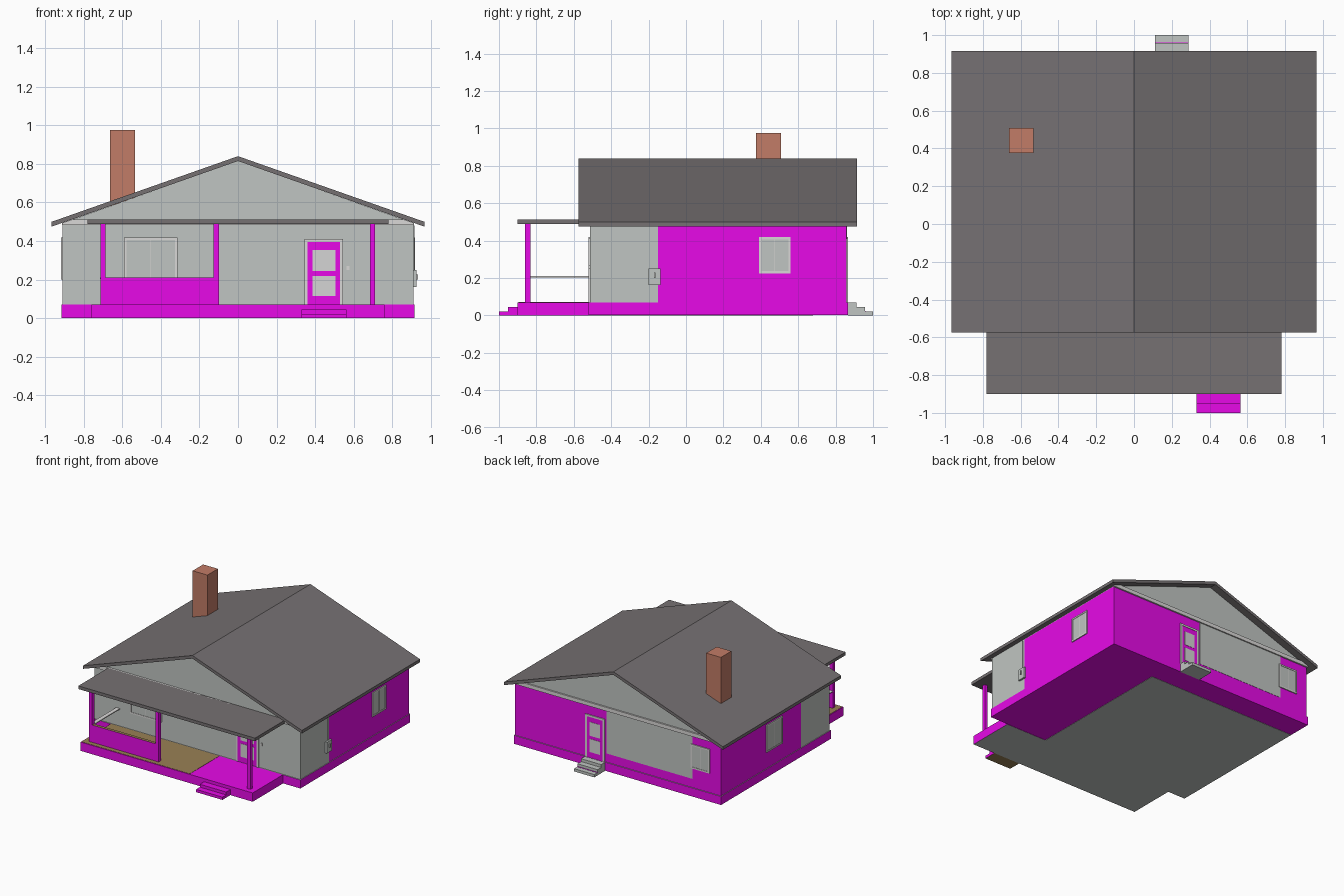
import bpy, bmesh
from mathutils import Matrix, Vector
from math import pi

if "Cube" in bpy.data.objects:
    bpy.data.objects.remove(bpy.data.objects["Cube"])


def material(name, rgb):
    m = bpy.data.materials.new(name)
    m.diffuse_color = (*rgb, 1)
    m.use_nodes = True
    m.node_tree.nodes["Principled BSDF"].inputs["Base Color"].default_value = m.diffuse_color
    return m


MAGENTA = material("magenta", (0.8, 0.003, 0.8))
GREY = material("siding grey", (0.53, 0.56, 0.54))
TRIM = material("pale trim", (0.7, 0.69, 0.68))
GLASS = material("pale glass", (0.66, 0.66, 0.66))
ROOF = material("roof grey", (0.18, 0.165, 0.17))
BRICK = material("brick", (0.54, 0.2, 0.135))
TAN = material("tan wood", (0.32, 0.22, 0.09))


def new_object(name, bm, *mats):
    mesh = bpy.data.meshes.new(name)
    bm.to_mesh(mesh)
    bm.free()
    ob = bpy.data.objects.new(name, mesh)
    for m in mats:
        mesh.materials.append(m)
    bpy.context.collection.objects.link(ob)
    return ob


def box(name, x, y, z, mat, under=None, top=None, place=None):
    """Box between (low, high) limits; 'under' and 'top' recolour those faces."""
    bm = bmesh.new()
    bmesh.ops.create_cube(bm, size=1)
    for v in bm.verts:
        v.co = Vector([(a + b) / 2 + c * (b - a) for (a, b), c in zip((x, y, z), v.co)])
    bm.normal_update()
    for f in bm.faces:
        if f.normal.z < -0.5 and under:
            f.material_index = 1
        elif f.normal.z > 0.5 and top:
            f.material_index = 2
    if place:
        bm.transform(place)
    return new_object(name, bm, mat, under or mat, top or mat)


def prism(name, profile, y0, y1, mat):
    """Extrude an x-z profile along y."""
    bm = bmesh.new()
    face = bm.faces.new([bm.verts.new((x, y0, z)) for x, z in profile])
    ext = bmesh.ops.extrude_face_region(bm, geom=[face])
    bmesh.ops.translate(bm, vec=(0, y1 - y0, 0),
                        verts=[v for v in ext["geom"] if isinstance(v, bmesh.types.BMVert)])
    bmesh.ops.recalc_face_normals(bm, faces=bm.faces)
    return new_object(name, bm, mat)


def on_wall(x, y, turn):
    """Local frame on a wall: local x along the wall, local -y outward."""
    return Matrix.Translation((x, y, 0)) @ Matrix.Rotation(turn, 4, "Z")


def frame(name, w, z0, z1, t, place, sill=True):
    d = (-0.008, 0)
    box(name + "_left", (-w, -w + t), d, (z0, z1), TRIM, place=place)
    box(name + "_right", (w - t, w), d, (z0, z1), TRIM, place=place)
    box(name + "_top", (-w + t, w - t), d, (z1 - t, z1), TRIM, place=place)
    if sill:
        box(name + "_sill", (-w + t, w - t), d, (z0, z0 + t), TRIM, place=place)


def window(name, w, z0, z1, place):
    frame(name + "_frame", w, z0, z1, 0.012, place)
    box(name + "_glass", (-w + 0.01, w - 0.01), (-0.005, 0), (z0 + 0.01, z1 - 0.01), GREY, place=place)
    box(name + "_mullion", (-0.002, 0.002), (-0.007, 0), (z0 + 0.01, z1 - 0.01), TRIM, place=place)


def door(name, w, place):
    frame(name + "_frame", w, 0.07, 0.41, 0.015, place, sill=False)
    box(name + "_leaf", (-w + 0.015, w - 0.015), (-0.005, 0), (0.07, 0.395), MAGENTA, place=place)
    for part, z0, z1 in (("lower", 0.115, 0.22), ("upper", 0.245, 0.355)):
        box(f"{name}_{part}_pane", (-w + 0.04, w - 0.04), (-0.007, 0), (z0, z1), GLASS, place=place)


# House body
box("foundation", (-0.915, 0.915), (-0.52, 0.865), (0.002, 0.07), MAGENTA, top=GREY)
box("ground_slab", (-0.913, 0.4), (-0.52, 0.68), (0, 0.004), GREY)
box("front_walls", (-0.91, 0.91), (-0.513, -0.15), (0.07, 0.487), GREY)
box("back_walls", (-0.91, 0.91), (-0.15, 0.858), (0.07, 0.487), MAGENTA)
box("back_siding", (-0.66, 0.1), (0.85, 0.86), (0.14, 0.487), GREY)
prism("gable", [(-0.908, 0.487), (0.908, 0.487), (0.908, 0.494), (0, 0.816), (-0.908, 0.494)],
      -0.513, 0.858, GREY)

# Pale band under each gable, cut to the slope of the roof
for side, y in (("front", -0.525), ("back", 0.855)):
    prism(side + "_frieze", [(-0.912, 0.483), (0.912, 0.483), (0.912, 0.493), (0.855, 0.513),
                             (-0.855, 0.513), (-0.912, 0.493)], y, y + 0.015, TRIM)

# Roof and chimney
prism("main_roof", [(0, 0.84), (0.966, 0.5), (0.966, 0.475), (0, 0.815),
                    (-0.966, 0.475), (-0.966, 0.5)], -0.575, 0.915, ROOF)
box("chimney", (-0.663, -0.533), (0.375, 0.507), (0.5, 0.976), BRICK)

# Porch
box("porch_roof", (-0.78, 0.78), (-0.9, -0.513), (0.488, 0.513), ROOF)
box("porch_base", (-0.76, 0.76), (-0.9, -0.52), (0, 0.07), MAGENTA, under=GREY)
box("porch_floor_boards", (-0.755, 0.2), (-0.895, -0.521), (0.068, 0.072), TAN)
for name, x in (("left", -0.7), ("middle", -0.113), ("right", 0.697)):
    box(name + "_post", (x - 0.014, x + 0.014), (-0.86, -0.832), (0.07, 0.488), MAGENTA)
box("porch_half_wall", (-0.688, -0.125), (-0.859, -0.835), (0.07, 0.21), MAGENTA, top=TAN)
box("side_rail", (-0.716, -0.684), (-0.834, -0.513), (0.203, 0.21), TRIM)

# Steps
for i, (d, z) in enumerate(((0.0, 0.022), (0.047, 0.045))):
    box(f"front_step_{i}", (0.33, 0.563), (-1 + d, -0.9), (0, z), MAGENTA, under=TAN)
for i, (y, z) in enumerate(((1, 0.022), (0.957, 0.045), (0.912, 0.068))):
    box(f"back_step_{i}", (0.11, 0.288), (0.865, y), (0, z), GREY)
box("back_step_strip", (0.11, 0.288), (0.952, 0.962), (0.02, 0.024), MAGENTA)

# Doors and windows
door("front_door", 0.1, on_wall(0.445, -0.513, 0))
door("back_door", 0.085, on_wall(0.2, 0.858, pi))
window("front_window", 0.138, 0.2, 0.418, on_wall(-0.452, -0.513, 0))
window("right_window", 0.084, 0.225, 0.418, on_wall(0.91, 0.475, pi / 2))
window("left_window", 0.1, 0.2, 0.418, on_wall(-0.91, 0.19, -pi / 2))
window("back_window", 0.084, 0.225, 0.418, on_wall(-0.73, 0.858, pi))

# Small fittings
box("doorbell", (0.563, 0.577), (-0.52, -0.513), (0.25, 0.27), TRIM)
box("meter_box", (0.908, 0.925), (-0.2, -0.136), (0.162, 0.25), GREY)
box("meter_dial", (0.925, 0.934), (-0.172, -0.163), (0.2, 0.228), TRIM)
box("meter_conduit", (0.908, 0.915), (-0.17, -0.165), (0.25, 0.482), GREY)
